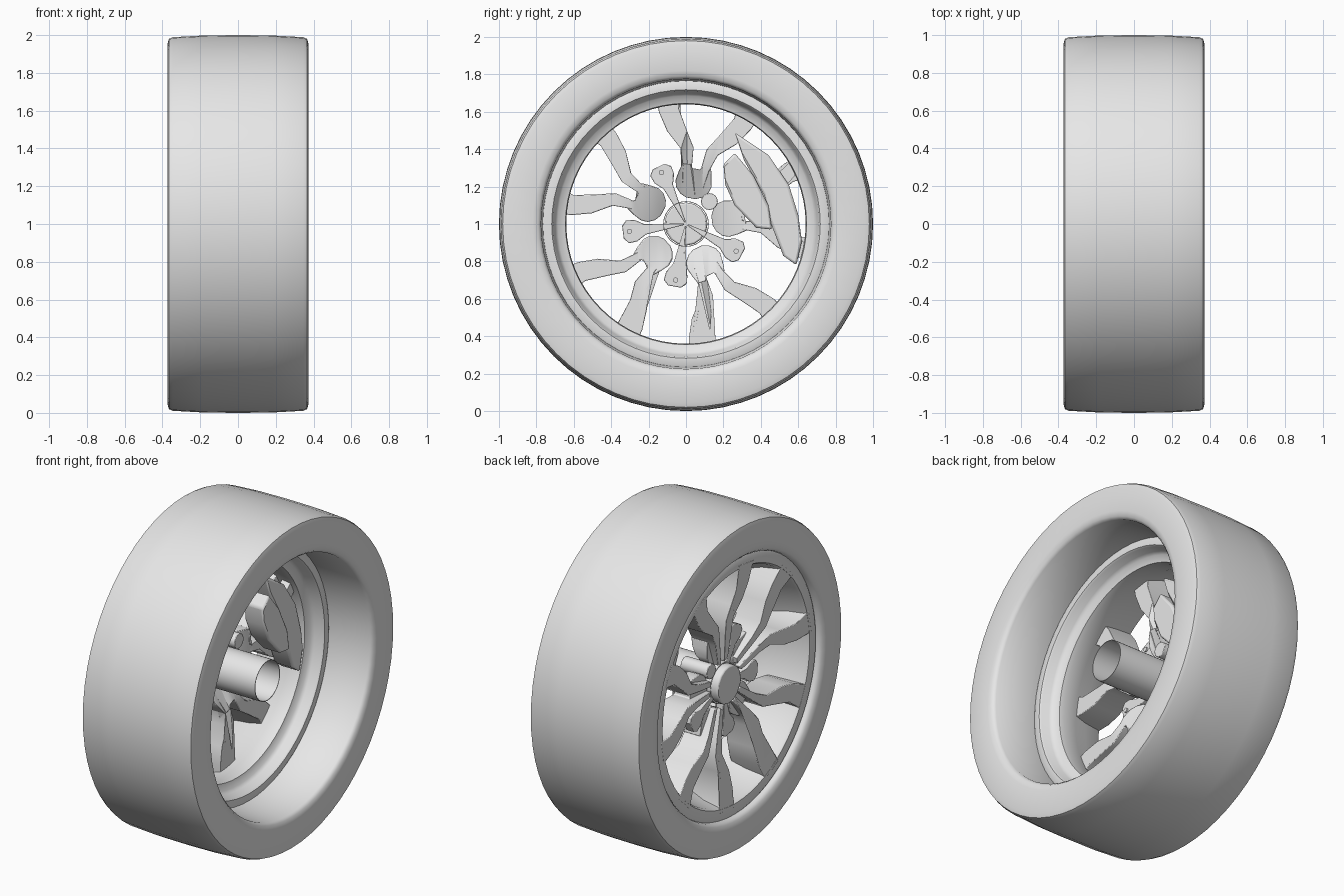
import bpy, bmesh
from math import sin, cos, radians, hypot, tau

cube = bpy.data.objects.get("Cube")
if cube:
    bpy.data.objects.remove(cube, do_unlink=True)

GREY = (0.8, 0.8, 0.8, 1.0)
grey = bpy.data.materials.new("plain_grey")
grey.use_nodes = True
grey.diffuse_color = GREY
grey.node_tree.nodes["Principled BSDF"].inputs["Base Color"].default_value = GREY

CENTRE_Z = 1.0
SPOKE_ANGLE = 7.5
STEP = 72


def finish(name, bm, bevel=0.0, smooth=35):
    """Turn a bmesh into a shaded object, optionally with rounded edges."""
    bmesh.ops.recalc_face_normals(bm, faces=bm.faces)
    mesh = bpy.data.meshes.new(name)
    bm.to_mesh(mesh)
    bm.free()
    mesh.materials.append(grey)
    obj = bpy.data.objects.new(name, mesh)
    bpy.context.collection.objects.link(obj)
    if bevel:
        mod = obj.modifiers.new("bevel", 'BEVEL')
        mod.width = bevel
        mod.segments = 2
        mod.limit_method = 'ANGLE'
        mod.angle_limit = radians(50)
    bpy.ops.object.select_all(action='DESELECT')
    obj.select_set(True)
    bpy.context.view_layer.objects.active = obj
    bpy.ops.object.shade_smooth_by_angle(angle=radians(smooth))


def lathe(name, profile, segments=64, smooth=35):
    """Spin a closed (x, radius) profile around the wheel axis."""
    bm = bmesh.new()
    rings = []
    for i in range(segments):
        a = tau * i / segments
        rings.append([bm.verts.new((x, r * cos(a), CENTRE_Z + r * sin(a)))
                      for x, r in profile])
    n = len(profile)
    for i, ring in enumerate(rings):
        nxt = rings[(i + 1) % segments]
        for j in range(n):
            k = (j + 1) % n
            bm.faces.new((ring[j], ring[k], nxt[k], nxt[j]))
    finish(name, bm, smooth=smooth)


def prism(name, outline, front, back, angle=0, bevel=0.0):
    """Extrude a (y, z) outline along x; front and back give x by radius."""
    bm = bmesh.new()
    c, s = cos(radians(angle)), sin(radians(angle))

    def layer(x):
        return [bm.verts.new((x, u * c - v * s, CENTRE_Z + u * s + v * c))
                for u, v in outline]

    a, b = layer(-1), layer(1)
    caps = [bm.faces.new(a), bm.faces.new(b[::-1])]
    for i in range(len(a)):
        j = (i + 1) % len(a)
        bm.faces.new((a[j], a[i], b[i], b[j]))
    # Triangulate while the caps are flat, then slope them
    bmesh.ops.triangulate(bm, faces=caps)
    for p, q, (u, v) in zip(a, b, outline):
        p.co.x = front(hypot(u, v))
        q.co.x = back(hypot(u, v))
    finish(name, bm, bevel)


def flat(x):
    return lambda r: x


def circle(radius, sides, u=0, v=0):
    return [(u + radius * cos(tau * i / sides), v + radius * sin(tau * i / sides))
            for i in range(sides)]


def mirrored(half):
    return half + [(u, -v) for u, v in reversed(half)]


# Tyre with a slightly crowned tread and rounded shoulders
lathe("tyre", [(-0.366, 0.80), (-0.373, 0.835), (-0.373, 0.955),
               (-0.366, 0.98), (-0.345, 0.989), (-0.18, 0.998), (0, 1.0),
               (0.18, 0.998), (0.345, 0.989), (0.366, 0.98), (0.373, 0.955),
               (0.373, 0.82), (0.367, 0.79), (0.35, 0.775), (0.08, 0.765),
               (-0.30, 0.775), (-0.35, 0.785)], smooth=50)

# Rim: flat outer ring, narrow barrel and stepped inner flange
lathe("rim", [(-0.33, 0.785), (-0.34, 0.77), (-0.34, 0.712), (-0.325, 0.702),
              (-0.22, 0.685), (-0.12, 0.65), (-0.03, 0.64), (0.0, 0.645),
              (0.012, 0.685), (0.03, 0.70), (0.075, 0.71), (0.085, 0.718),
              (0.085, 0.755), (0.075, 0.775)])

# Forked spokes: two cranked arms with a slot between, on a rounded root
arm = [(0.14, 0.015), (0.15, 0.048), (0.30, 0.07), (0.39, 0.10), (0.47, 0.19),
       (0.56, 0.25), (0.67, 0.295), (0.715, 0.16), (0.60, 0.15),
       (0.49, 0.085), (0.41, 0.035), (0.32, 0.026)]
root = mirrored([(0.14, 0.025), (0.155, 0.06), (0.185, 0.088), (0.22, 0.098),
                 (0.27, 0.09), (0.315, 0.078), (0.32, 0.035), (0.30, 0.02)])


def arm_front(r):
    return -0.25 - 0.125 * r


def arm_back(r):
    return -0.21 + 0.08 * min(1, max(0, (r - 0.14) / 0.16))


for i in range(5):
    angle = SPOKE_ANGLE + STEP * i
    for side, sign in (("left", 1), ("right", -1)):
        prism(f"spoke_arm_{side}_{i + 1}", [(u, sign * v) for u, v in arm],
              arm_front, arm_back, angle, 0.004)
    prism(f"spoke_root_{i + 1}", root, flat(-0.24), arm_back, angle, 0.012)

# Wedge brackets between the spokes, each with a small bolt
wedge = mirrored([(0.01, 0.004), (0.22, 0.028), (0.27, 0.058),
                  (0.315, 0.062), (0.34, 0.035)])
for i in range(1, 5):
    angle = SPOKE_ANGLE + STEP * (i + 0.5)
    prism(f"wedge_bracket_{i}", wedge, flat(-0.25), flat(-0.20), angle, 0.004)
    prism(f"bracket_bolt_{i}", circle(0.014, 12, 0.305), flat(-0.22),
          flat(-0.19), angle)

# Hub: outer cap, hollow axle tube and locating stud
prism("hub_cap", circle(0.115, 16), flat(-0.295), flat(-0.24), bevel=0.012)
lathe("axle_tube", [(-0.25, 0.122), (0.20, 0.122), (0.20, 0.118),
                    (-0.25, 0.118)], 32)
prism("locating_stud", circle(0.045, 16, 0.125, 0.12), flat(-0.26),
      flat(-0.08), bevel=0.006)

# Brake caliper: pad, backing plate and two mounting tabs
prism("caliper_pad", [(0.20, 0.32), (0.26, 0.38), (0.36, 0.26), (0.44, 0.10),
                      (0.46, -0.03), (0.375, -0.02), (0.26, 0.10),
                      (0.21, 0.21)], flat(-0.10), flat(0.03), bevel=0.012)
prism("caliper_plate", [(0.26, 0.49), (0.44, 0.37), (0.55, 0.21), (0.60, 0.05),
                        (0.62, -0.09), (0.59, -0.22), (0.52, -0.17),
                        (0.455, 0.0), (0.42, 0.15), (0.31, 0.34)],
      flat(-0.12), flat(0.01), bevel=0.012)
prism("upper_tab", [(0.49, 0.27), (0.56, 0.335), (0.60, 0.28), (0.54, 0.21)],
      flat(-0.09), flat(-0.03))
prism("lower_tab", [(0.59, -0.06), (0.645, -0.11), (0.63, -0.20),
                    (0.57, -0.15)], flat(-0.09), flat(-0.03))
